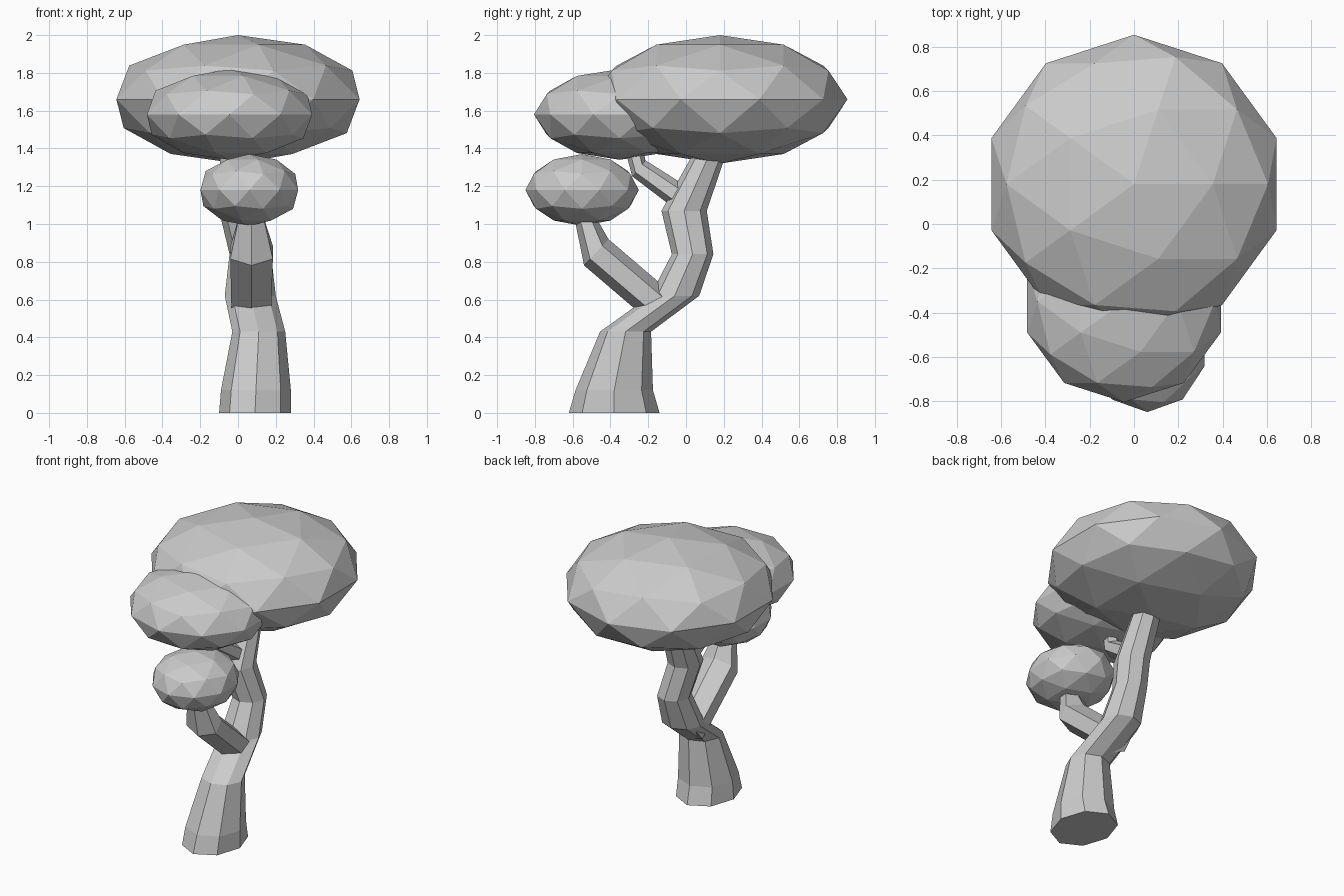
import bpy, bmesh
from math import sin, cos, pi, radians

if "Cube" in bpy.data.objects:
    bpy.data.objects.remove(bpy.data.objects["Cube"])


def limb(name, rings, sides):
    """Loft through rings (x, y, z, x radius, depth radius, tilt about x in degrees)."""
    bm = bmesh.new()
    loops = []
    for x, y, z, rx, rv, tilt in rings:
        t = radians(tilt)
        loop = []
        for i in range(sides):
            a = 2 * pi * i / sides + pi / 2
            u, v = rx * cos(a), rv * sin(a)
            loop.append(bm.verts.new((x + u, y + v * cos(t), z + v * sin(t))))
        loops.append(loop)
    for lo, hi in zip(loops, loops[1:]):
        for i in range(sides):
            j = (i + 1) % sides
            bm.faces.new((lo[i], lo[j], hi[j], hi[i]))
    bm.faces.new(loops[0])
    bm.faces.new(loops[-1])
    bmesh.ops.recalc_face_normals(bm, faces=bm.faces)
    mesh = bpy.data.meshes.new(name)
    bm.to_mesh(mesh)
    bm.free()
    obj = bpy.data.objects.new(name, mesh)
    bpy.context.collection.objects.link(obj)


def foliage(name, centre, radii):
    """Flattened low-poly ball of leaves."""
    bpy.ops.mesh.primitive_ico_sphere_add(subdivisions=2, radius=1, location=centre)
    obj = bpy.context.object
    obj.name = name
    obj.scale = radii


# Crooked trunk with flared foot
limb("trunk", [
    (0.09, -0.38, 0.00, 0.19, 0.24, 0),
    (0.095, -0.38, 0.12, 0.185, 0.205, 0),
    (0.11, -0.32, 0.43, 0.14, 0.135, 0),
    (0.065, -0.06, 0.62, 0.135, 0.13, 0),
    (0.065, 0.035, 0.84, 0.11, 0.11, 0),
    (0.01, -0.01, 1.07, 0.11, 0.12, 0),
    (0.0, 0.115, 1.35, 0.095, 0.09, 0),
    (0.0, 0.19, 1.55, 0.08, 0.08, 0),
], 8)

# Lower branch carrying the small clump
limb("lower_branch", [
    (0.07, -0.10, 0.53, 0.12, 0.095, 48),
    (0.072, -0.475, 0.85, 0.13, 0.095, 47),
    (0.07, -0.53, 1.02, 0.08, 0.057, 10),
    (0.07, -0.54, 1.12, 0.06, 0.05, 0),
], 6)

# Upper branch carrying the middle clump
limb("upper_branch", [
    (0.01, 0.03, 1.10, 0.08, 0.07, 60),
    (-0.04, -0.25, 1.295, 0.065, 0.055, 50),
    (-0.05, -0.29, 1.45, 0.05, 0.045, 10),
], 6)

# Leaf clumps
foliage("large_foliage", (0, 0.18, 1.66), (0.677, 0.675, 0.34))
foliage("middle_foliage", (-0.045, -0.35, 1.58), (0.46, 0.455, 0.24))
foliage("small_foliage", (0.06, -0.55, 1.18), (0.272, 0.30, 0.19))
